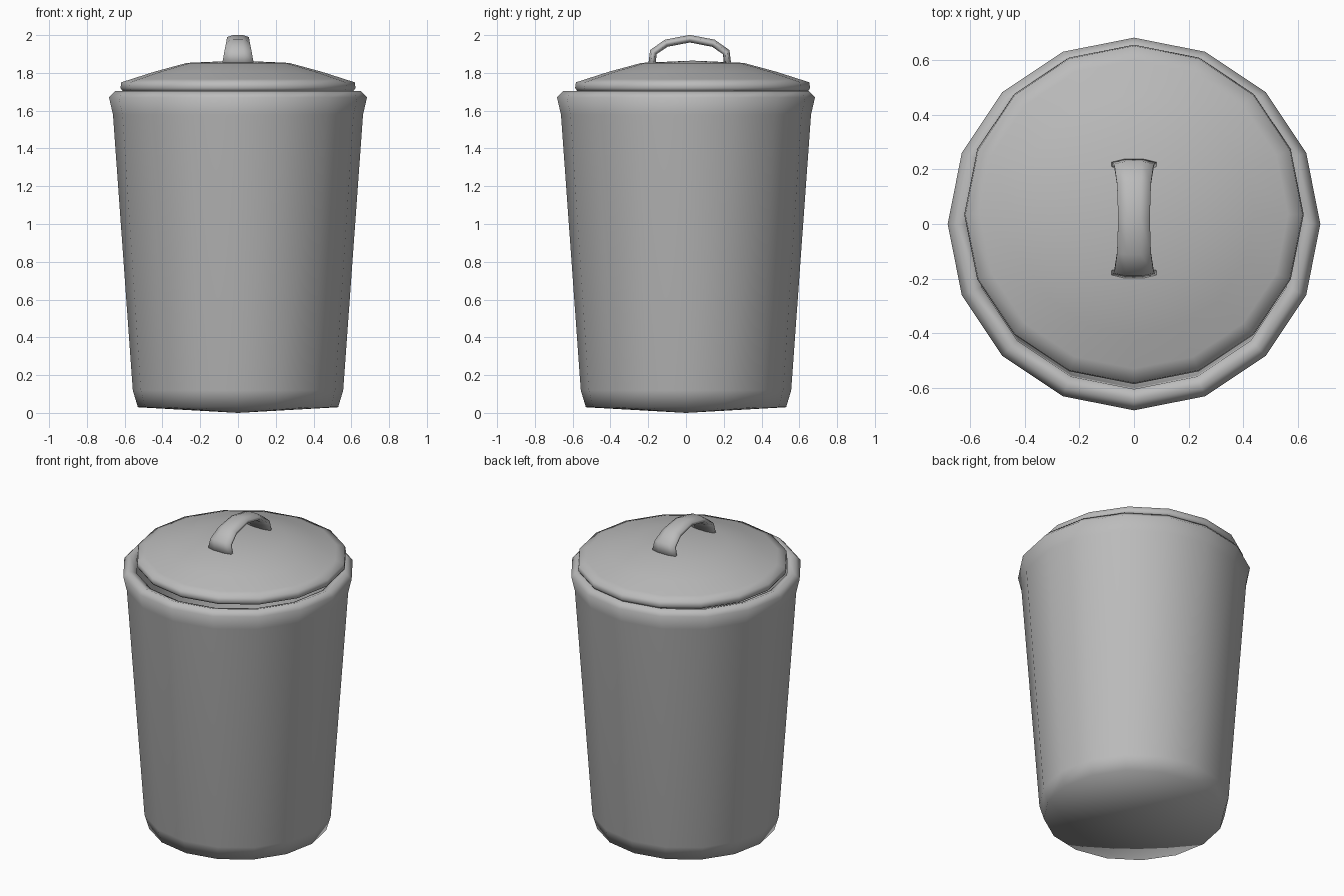
import bpy, bmesh
from math import sin, cos, tau

cube = bpy.data.objects.get("Cube")
if cube:
    bpy.data.objects.remove(cube, do_unlink=True)

SIDES = 16

grey = bpy.data.materials.new("plain grey")
grey.use_nodes = True
colour = (0.5, 0.5, 0.5, 1)
grey.diffuse_color = colour
grey.node_tree.nodes["Principled BSDF"].inputs["Base Color"].default_value = colour


def finish(bm, name, location=(0, 0, 0)):
    bmesh.ops.recalc_face_normals(bm, faces=bm.faces)
    for face in bm.faces:
        face.smooth = True
    mesh = bpy.data.meshes.new(name)
    bm.to_mesh(mesh)
    bm.free()
    mesh.materials.append(grey)
    obj = bpy.data.objects.new(name, mesh)
    obj.location = location
    bpy.context.collection.objects.link(obj)
    return obj


def bridge(bm, rings):
    for a, b in zip(rings, rings[1:]):
        n = len(a)
        for i in range(n):
            j = (i + 1) % n
            bm.faces.new((a[i], a[j], b[j], b[i]))


def cap(bm, ring, z):
    tip = bm.verts.new((0, 0, z))
    for i in range(len(ring)):
        bm.faces.new((ring[i], ring[(i + 1) % len(ring)], tip))


def lathe(name, profile, start_z, end_z, location=(0, 0, 0)):
    """Turn (radius, height) points about z and close both ends with a tip."""
    bm = bmesh.new()
    rings = [[bm.verts.new((r * cos(tau * i / SIDES), r * sin(tau * i / SIDES), z))
              for i in range(SIDES)] for r, z in profile]
    bridge(bm, rings)
    cap(bm, rings[0], start_z)
    cap(bm, rings[-1], end_z)
    return finish(bm, name, location)


# Tapered can with a rolled rim and a hollow inside
lathe("can", [(0.53, 0.03), (0.557, 0.12), (0.662, 1.58), (0.683, 1.67),
              (0.65, 1.705), (0.605, 1.69), (0.6, 1.58), (0.52, 0.1)], 0, 0.08)

# Lid, sitting slightly towards the back
lathe("lid", [(0.59, 1.7), (0.612, 1.705), (0.622, 1.72), (0.618, 1.75), (0.565, 1.767),
              (0.44, 1.807), (0.27, 1.853)], 1.7, 1.865, (0, 0.035, 0))

# Arched handle: an oval section that widens towards both feet
bm = bmesh.new()
path = [(-0.18, 1.84), (-0.173, 1.91), (-0.105, 1.957), (0.02, 1.981)]
path += [(0.04 - y, z) for y, z in reversed(path[:-1])]
widths = [0.085, 0.072, 0.062, 0.058, 0.062, 0.072, 0.085]
rings = []
for k, ((y, z), w) in enumerate(zip(path, widths)):
    y0, z0 = path[max(k - 1, 0)]
    y1, z1 = path[min(k + 1, len(path) - 1)]
    length = ((y1 - y0) ** 2 + (z1 - z0) ** 2) ** 0.5
    ny, nz = -(z1 - z0) / length, (y1 - y0) / length
    ring = []
    for i in range(8):
        a = tau * (i + 0.5) / 8
        t = 0.02 * sin(a) / cos(tau / 16)
        ring.append(bm.verts.new((w * cos(a) / cos(tau / 16), y + ny * t, z + nz * t)))
    rings.append(ring)
bridge(bm, rings)
bm.faces.new(rings[0])
bm.faces.new(rings[-1])
finish(bm, "handle")
